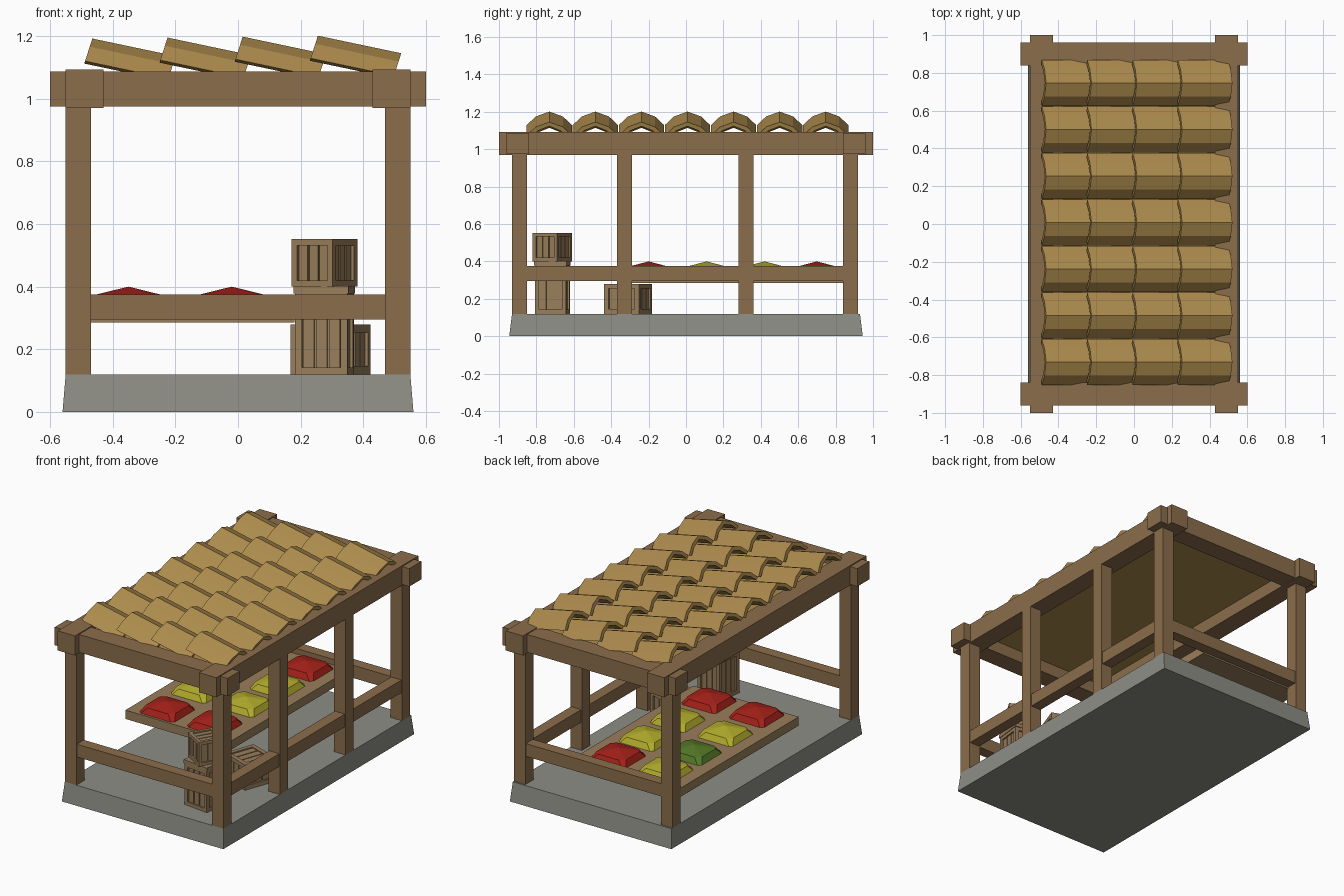
import bpy, bmesh
from math import radians
from mathutils import Matrix, Vector

if "Cube" in bpy.data.objects:
    bpy.data.objects.remove(bpy.data.objects["Cube"])


def material(name, rgb):
    m = bpy.data.materials.new(name)
    m.diffuse_color = (*rgb, 1)
    m.use_nodes = True
    m.node_tree.nodes["Principled BSDF"].inputs["Base Color"].default_value = m.diffuse_color
    return m


STONE = material("stone", (0.27, 0.27, 0.24))
WOOD = material("wood", (0.26, 0.155, 0.07))
CRATE = material("crate_wood", (0.32, 0.21, 0.105))
TILE = material("tile", (0.42, 0.26, 0.075))
RED = material("red_goods", (0.38, 0.015, 0.01))
YELLOW = material("yellow_goods", (0.45, 0.42, 0.025))
GREEN = material("green_goods", (0.09, 0.19, 0.02))


def finish(name, bm, mat):
    bmesh.ops.recalc_face_normals(bm, faces=bm.faces)
    me = bpy.data.meshes.new(name)
    bm.to_mesh(me)
    bm.free()
    me.materials.append(mat)
    ob = bpy.data.objects.new(name, me)
    bpy.context.collection.objects.link(ob)
    return ob


def add_box(bm, lo, hi):
    lo, hi = Vector(lo), Vector(hi)
    bmesh.ops.create_cube(bm, size=1, matrix=Matrix.Translation((lo + hi) / 2)
                          @ Matrix.Diagonal((*(hi - lo), 1)))


def box(name, lo, hi, mat=WOOD):
    bm = bmesh.new()
    add_box(bm, lo, hi)
    return finish(name, bm, mat)


def loft(name, rings, mat, apex=None):
    """Join equal rings of points; close with a cap or an apex point."""
    bm = bmesh.new()
    vs = [[bm.verts.new(p) for p in r] for r in rings]
    n = len(vs[0])
    for a, b in zip(vs, vs[1:]):
        for i in range(n):
            bm.faces.new((a[i], a[(i + 1) % n], b[(i + 1) % n], b[i]))
    bm.faces.new(vs[0])
    if apex:
        tip = bm.verts.new(apex)
        for i in range(n):
            bm.faces.new((vs[-1][i], vs[-1][(i + 1) % n], tip))
    else:
        bm.faces.new(vs[-1])
    return finish(name, bm, mat)


def rect(x, y, z):
    return [(-x, -y, z), (x, -y, z), (x, y, z), (-x, y, z)]


# Tapered stone base
loft("stone_base", [rect(0.56, 0.945, 0), rect(0.55, 0.93, 0.12)], STONE)

# Posts: four corners plus two in the right wall
for x, y in [(-0.51, -0.89), (0.51, -0.89), (-0.51, 0.88), (0.51, 0.88),
             (0.51, -0.33), (0.51, 0.32)]:
    box("post", (x - 0.04, y - 0.04, 0.12), (x + 0.04, y + 0.04, 1.0))

# Waist rails on front, back and right
for y in (-0.89, 0.88):
    box("end_rail", (-0.48, y - 0.035, 0.295), (0.48, y + 0.035, 0.375))
box("side_rail", (0.475, -0.86, 0.295), (0.545, 0.85, 0.375))

# Crossed top beams
for s in (-1, 1):
    box("long_beam", (s * 0.49 - 0.06, -1, 0.97), (s * 0.49 + 0.06, 1, 1.093))
    box("cross_beam", (-0.6, s * 0.9 - 0.06, 0.975), (0.6, s * 0.9 + 0.06, 1.087))

# Roof boarding beneath the tiles
box("roof_board", (-0.45, -0.86, 1.05), (0.45, 0.86, 1.065), TILE)

# Overlapping arched tiles
OUTER = [(-0.121, 0.072), (-0.072, 0.026), (0, 0), (0.072, 0.026), (0.121, 0.072)]
INNER = [(0.1, 0.08), (0.06, 0.046), (0, 0.022), (-0.06, 0.046), (-0.1, 0.08)]


def tile(x, y, z):
    rings = [[(x + dx - 0.32 * d, y + w, z + dz - d) for w, d in OUTER + INNER]
             for dx, dz in ((0, 0), (0.266, -0.056))]
    loft("roof_tile", rings, TILE)


for row in range(4):
    for col in range(7):
        tile(-0.465 + 0.24 * row, 0.747 - 0.2463 * col, 1.192 + 0.003 * row)

# Display counter with mounds of goods
box("counter_board", (-0.55, -0.33, 0.285), (0.18, 0.85, 0.34), CRATE)


def goods(x, y, mat):
    def ring(a, b, z, k):
        pts = [(a, -b * k), (a, b * k), (a * k, b), (-a * k, b),
               (-a, b * k), (-a, -b * k), (-a * k, -b), (a * k, -b)]
        return [(x + p, y + q, z) for p, q in pts]
    loft("goods_mound", [ring(0.122, 0.115, 0.34, 0.85), ring(0.102, 0.095, 0.375, 0.7)],
         mat, (x, y, 0.4))


for y, outer, inner in [(-0.2, RED, RED), (0.11, YELLOW, YELLOW),
                        (0.42, GREEN, YELLOW), (0.7, YELLOW, RED)]:
    goods(-0.35, y, outer)
    goods(-0.02, y, inner)


# Framed, slatted crates
def crate(name, loc, size, height, angle):
    bm = bmesh.new()
    h, t = size / 2, size * 0.13
    c = h - 0.016
    add_box(bm, (-c, -c, 0.01), (c, c, height - 0.014))
    for a in (-h, h - t):
        for b in (-h, h - t):
            add_box(bm, (a, b, 0), (a + t, b + t, height))
        for z in (0, height - t):
            add_box(bm, (-h + t, a, z), (h - t, a + t, z + t))
            add_box(bm, (a, -h + t, z), (a + t, h - t, z + t))
    w = (size - 2 * t) / 3
    for i in range(3):
        u, v = -h + t + i * w + 0.003, -h + t + (i + 1) * w - 0.003
        e = h - 0.009
        add_box(bm, (u, -e, t), (v, e, height - t))
        add_box(bm, (-e, u, t), (e, v, height - t))
        add_box(bm, (u, -h + t, height - t), (v, h - t, height - 0.006))
    ob = finish(name, bm, CRATE)
    ob.location = loc
    ob.rotation_euler.z = radians(angle)
    return ob


crate("tall_crate", (0.276, -0.715, 0.12), 0.168, 0.26, -7)
lid = box("tall_crate_lid", (-0.088, -0.088, 0.378), (0.088, 0.088, 0.402), CRATE)
lid.location = (0.276, -0.715, 0)
lid.rotation_euler.z = radians(-7)
crate("stacked_crate", (0.276, -0.715, 0.4), 0.153, 0.152, -31)
crate("low_crate", (0.295, -0.31, 0.12), 0.2, 0.16, -20)
